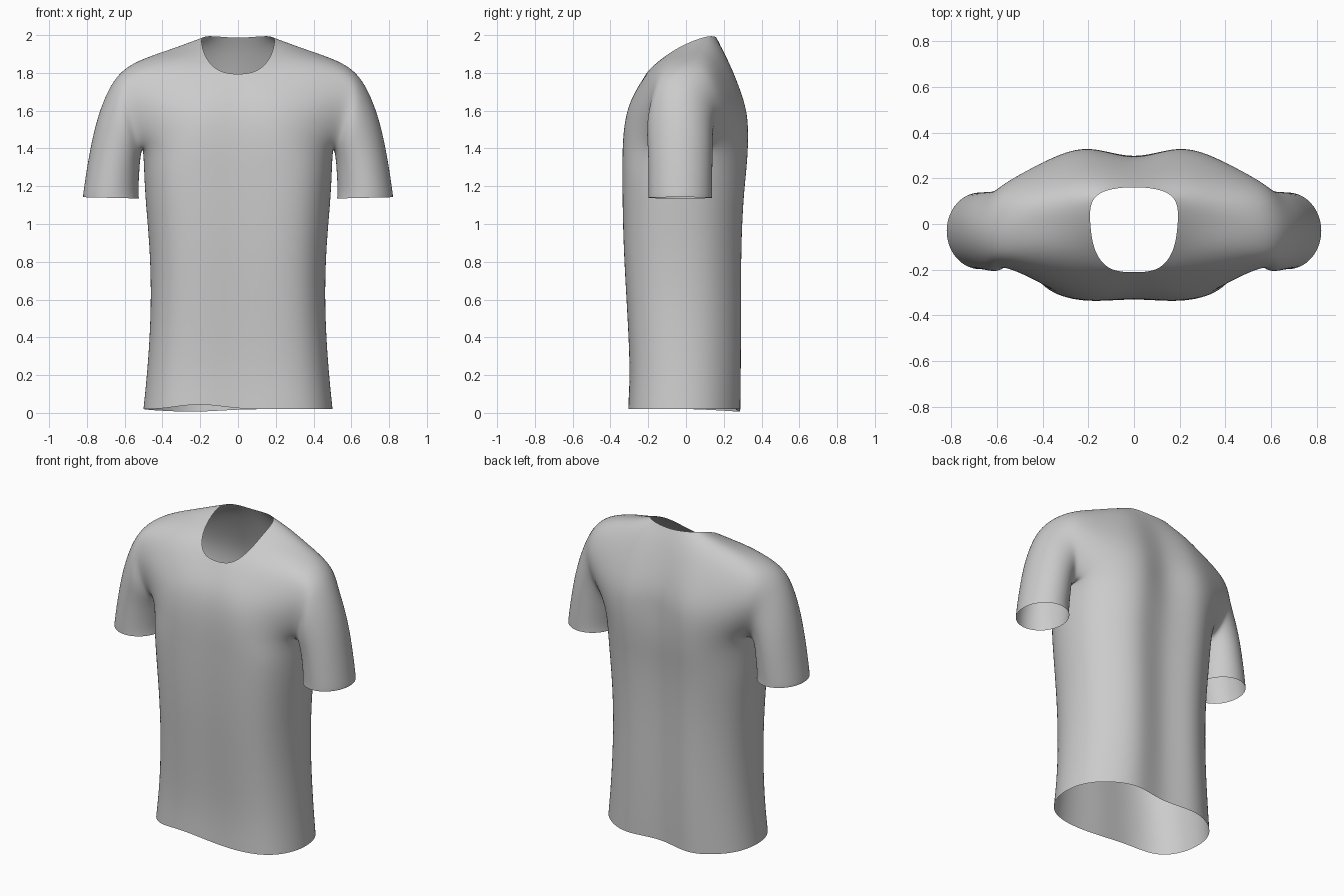
import bpy, bmesh, math
from mathutils import Vector

if "Cube" in bpy.data.objects:
    bpy.data.objects.remove(bpy.data.objects["Cube"])

# Torso rows below the armpit: height, half width, front depth, back depth
LOWER = [(0.02, .50, .305, .290), (0.25, .478, .299, .293), (0.55, .462, .312, .294),
         (0.85, .467, .328, .296), (1.10, .486, .335, .306), (1.27, .496, .336, .321)]
# Half cross-section, centre front -> side -> centre back
SECTION = [(0, -.98), (.4, -1), (.75, -.86), (.95, -.48), (1, -.02),
           (.93, .43), (.73, .79), (.41, 1), (0, .9)]

# Upper panel rows, from the front armpit over the shoulder to the back armpit;
# columns run from the centre line to the armhole
UPPER = [
    [(0, -.327, 1.40), (.20, -.335, 1.40), (.37, -.283, 1.40), (.487, -.16, 1.40)],
    [(0, -.316, 1.53), (.20, -.324, 1.53), (.38, -.272, 1.53), (.525, -.192, 1.52)],
    [(0, -.282, 1.66), (.17, -.288, 1.66), (.38, -.250, 1.66), (.56, -.19, 1.65)],
    [(0, -.210, 1.795), (.105, -.195, 1.815), (.345, -.195, 1.79), (.575, -.155, 1.76)],
    [None, (.17, -.115, 1.885), (.37, -.105, 1.872), (.575, -.10, 1.81)],
    [None, (.19, .005, 1.955), (.38, 0, 1.905), (.57, -.02, 1.838)],
    [(0, .16, 1.985), (.165, .125, 1.995), (.37, .10, 1.915), (.57, .07, 1.828)],
    [(0, .212, 1.87), (.19, .217, 1.875), (.39, .185, 1.83), (.575, .135, 1.77)],
    [(0, .275, 1.67), (.20, .303, 1.67), (.40, .250, 1.67), (.565, .178, 1.66)],
    [(0, .290, 1.53), (.20, .330, 1.53), (.39, .272, 1.53), (.53, .182, 1.53)],
    [(0, .294, 1.40), (.20, .330, 1.40), (.37, .268, 1.40), (.485, .142, 1.40)],
]
ARMPIT = (.505, -.02, 1.40)

# Sleeve rings: inner x, z, outer x, z, depth radius
SLEEVE = [(.517, 1.34, .682, 1.712, .176), (.523, 1.27, .762, 1.49, .170),
          (.527, 1.19, .812, 1.21, .168), (.525, 1.135, .820, 1.142, .168)]


def hem(x, y, z):
    """Slight uneven drape along the bottom edge."""
    if z > .1:
        return z
    if y < 0:
        return z + .025 * math.exp(-((x + .2) / .15) ** 2)
    return z - .014 * math.exp(-((x + .25) / .2) ** 2)


bm = bmesh.new()
cache = {}


def vert(p, side):
    x, y, z = p[0] * side, p[1], p[2]
    key = (round(x, 4), round(y, 4), round(z, 4))
    if key not in cache:
        cache[key] = bm.verts.new((x, y, hem(x, y, z)))
    return cache[key]


def bridge(rows, side, closed=False):
    for a, b in zip(rows, rows[1:]):
        n = len(a)
        for i in range(n if closed else n - 1):
            j = (i + 1) % n
            pts = [a[i], a[j], b[j], b[i]]
            if None not in pts:
                bm.faces.new([vert(p, side) for p in pts])


# Cage rows shared by both halves
body = [[(w * u, (f if v < 0 else b) * v, z) for u, v in SECTION] for z, w, f, b in LOWER]
body.append(UPPER[0] + [ARMPIT] + UPPER[-1][::-1])
rings = [[ARMPIT] + [row[3] for row in UPPER]]
for xi, zi, xo, zo, r in SLEEVE:
    ring = []
    for i in range(12):
        a = math.tau * i / 12
        t = (1 - math.cos(a)) / 2
        ring.append((xi + (xo - xi) * t, -.03 - r * math.sin(a), zi + (zo - zi) * t))
    rings.append(ring)

for side in (1, -1):
    bridge(body, side)
    bridge(UPPER, side)
    bridge(rings, side, closed=True)

bmesh.ops.recalc_face_normals(bm, faces=bm.faces)
mesh = bpy.data.meshes.new("shirt")
bm.to_mesh(mesh)
bm.free()
shirt = bpy.data.objects.new("shirt", mesh)
bpy.context.collection.objects.link(shirt)
mesh.polygons.foreach_set("use_smooth", [True] * len(mesh.polygons))
sub = shirt.modifiers.new("smooth_cloth", 'SUBSURF')
sub.levels = sub.render_levels = 3

# Push the cage outward until the smoothed cloth closely follows the given points
target = [v.co.copy() for v in mesh.vertices]
for _ in range(3):
    bpy.context.view_layer.update()
    smooth = shirt.evaluated_get(bpy.context.evaluated_depsgraph_get()).data
    now = [Vector(smooth.vertices[i].co) for i in range(len(target))]
    for v, t, p in zip(mesh.vertices, target, now):
        v.co += (t - p) * .8
    mesh.update()
    shirt.update_tag()
